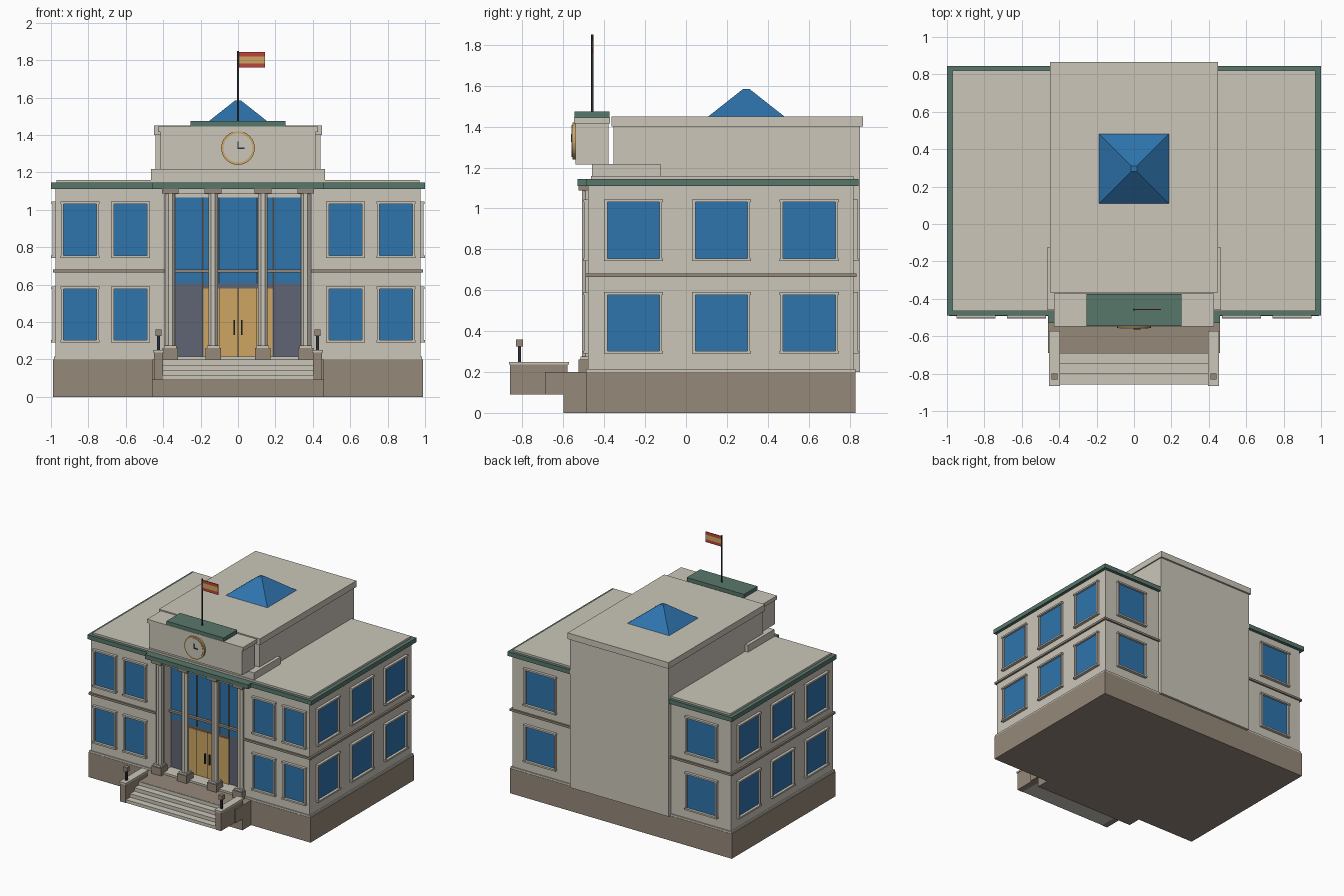
import bpy
import bmesh
from math import radians, pi
from mathutils import Matrix

default_cube = bpy.data.objects.get("Cube")
if default_cube:
    bpy.data.objects.remove(default_cube, do_unlink=True)


def material(name, hex_code):
    channels = [int(hex_code[i:i + 2], 16) / 255 for i in (0, 2, 4)]
    colour = [((c + 0.055) / 1.055) ** 2.4 for c in channels] + [1]
    mat = bpy.data.materials.new(name)
    mat.use_nodes = True
    mat.diffuse_color = colour
    mat.node_tree.nodes["Principled BSDF"].inputs["Base Color"].default_value = colour
    return mat


stone = material("pale stone", "CBC6BA")
brown = material("brown stone", "96897A")
green = material("green copper", "58776B")
glass = material("blue glass", "2E73AC")
gold = material("golden wood", "CDA562")
slate = material("slate panel", "606573")
dark = material("dark metal", "2A2F38")
red = material("flag red", "BE4438")


def finish(name, mat, bm, matrix=None):
    mesh = bpy.data.meshes.new(name)
    if matrix:
        bm.transform(matrix)
    bm.to_mesh(mesh)
    bm.free()
    mesh.materials.append(mat)
    obj = bpy.data.objects.new(name, mesh)
    bpy.context.collection.objects.link(obj)
    return obj


def box(name, mat, x, y, z, matrix=None):
    """Box between limits; a single x number means a symmetric half width."""
    if not isinstance(x, tuple):
        x = (-x, x)
    bm = bmesh.new()
    bmesh.ops.create_cube(bm, size=1)
    for v in bm.verts:
        v.co = [lim[0] if c < 0 else lim[1] for c, lim in zip(v.co, (x, y, z))]
    return finish(name, mat, bm, matrix)


def pair(name, mat, x, y, z):
    """Mirrored boxes on the left (+x) and right (-x)."""
    box("left_" + name, mat, x, y, z)
    box("right_" + name, mat, (-x[1], -x[0]), y, z)


def cone(name, mat, centre, radii, depth, sides=24, tilt=0.0, spin=0.0):
    bm = bmesh.new()
    bmesh.ops.create_cone(bm, cap_ends=True, segments=sides, radius1=radii[0],
                          radius2=radii[1], depth=depth)
    turn = Matrix.Rotation(tilt, 4, "X") @ Matrix.Rotation(spin, 4, "Z")
    return finish(name, mat, bm, Matrix.Translation(centre) @ turn)


def smooth(obj):
    bpy.ops.object.select_all(action="DESELECT")
    obj.select_set(True)
    bpy.context.view_layer.objects.active = obj
    bpy.ops.object.shade_smooth_by_angle(angle=radians(40))


# Main dimensions
front, back, side = -0.48, 0.82, 0.975
floor, eaves, recess = 0.2, 1.11, -0.37
opening = 0.335

# Base and walls
box("base", brown, 0.99, (-0.49, 0.83), (0, floor))
box("porch_base", brown, 0.46, (-0.6, -0.49), (0, floor))
box("landing", brown, 0.46, (-0.69, -0.6), (0.09, floor))
box("main_body", stone, side, (recess, back), (floor, eaves))
pair("wing_front", stone, (0.39, side), (front, recess), (floor, eaves))
pair("porch_return", stone, (opening, 0.39), (-0.455, recess), (floor, eaves))
pair("wall_footing", stone, (0.39, 0.985), (-0.488, 0.828), (floor, 0.215))
box("porch_floor", stone, 0.39, (-0.49, recess), (floor, 0.215))
pair("belt_course", brown, (0.39, 0.99), (-0.492, 0.833), (0.665, 0.682))

# Roof, cornice and upper block
box("cornice", green, 1, (-0.49, 0.845), (eaves, 1.145))
box("porch_cornice", green, 0.46, (-0.53, -0.49), (eaves, 1.145))
box("architrave", stone, 0.39, (-0.5, recess), (1.085, eaves))
box("roof_slab", stone, 0.97, (-0.465, back), (1.145, 1.16))
box("upper_block", stone, 0.44, (-0.355, 0.85), (floor, 1.4))
box("upper_cap", stone, 0.45, (-0.365, 0.865), (1.4, 1.45))
box("podium", stone, 0.466, (-0.46, -0.125), (1.145, 1.217))
cone("skylight", glass, (0, 0.295, 1.517), (0.264, 0.022), 0.135, 4, 0, pi / 4)

# Clock parapet with its cap
box("clock_parapet", stone, 0.415, (-0.54, -0.38), (1.215, 1.415))
box("parapet_cap", stone, 0.428, (-0.548, -0.372), (1.415, 1.445))
box("crest_plate", green, 0.255, (-0.546, -0.374), (1.445, 1.475))
smooth(cone("clock_rim", gold, (0, -0.547, 1.33), (0.09, 0.09), 0.018, 32, pi / 2))
smooth(cone("clock_face", stone, (0, -0.556, 1.33), (0.078, 0.078), 0.006, 32, pi / 2))
box("hour_hand", dark, (0, 0.036), (-0.563, -0.558), (1.325, 1.333))
box("minute_hand", dark, 0.004, (-0.563, -0.558), (1.325, 1.365))

# Flag and pole
flag_y = -0.458
smooth(cone("flagpole", dark, (0, flag_y, 1.66), (0.006, 0.006), 0.38, 10))
for label, mat, low, high in (("lower", red, 1.76, 1.783), ("middle", gold, 1.783, 1.82),
                              ("upper", red, 1.82, 1.843)):
    box(label + "_flag_stripe", mat, (0.005, 0.145), (flag_y - 0.003, flag_y + 0.003), (low, high))

# Entrance wall, doors and glazing
box("entrance_glass", glass, opening, (recess - 0.008, recess), (0.605, 1.065))
box("entrance_panels", slate, opening, (recess - 0.008, recess), (0.215, 0.605))
box("doors", gold, 0.185, (recess - 0.016, recess), (0.215, 0.58))
for x in (-0.1, 0, 0.1):
    box("door_joint", dark, (x - 0.002, x + 0.002), (recess - 0.018, recess), (0.215, 0.58))
pair("door_handle", dark, (0.015, 0.023), (recess - 0.03, recess), (0.33, 0.41))
pair("glass_mullion", brown, (0.183, 0.191), (recess - 0.02, recess), (0.215, 1.065))
pair("inner_mullion", brown, (0.098, 0.104), (recess - 0.018, recess), (0.605, 1.065))
box("entrance_belt", brown, opening, (recess - 0.03, recess), (0.665, 0.682))

# Columns
for x in (-0.362, -0.133, 0.133, 0.362):
    box("column_plinth", brown, (x - 0.042, x + 0.042), (-0.525, -0.44), (floor, 0.26))
    box("column_foot", stone, (x - 0.034, x + 0.034), (-0.517, -0.448), (0.26, 0.275))
    cone("column", stone, (x, -0.482, 0.675), (0.028, 0.028), 0.83, 8, 0, pi / 8)
    box("column_capital", brown, (x - 0.045, x + 0.045), (-0.525, -0.44), (1.088, eaves))

# Steps, side walls and lamps
for i in range(4):
    box("step", stone, 0.4, (-0.695 - 0.054 * i, -0.65), (0.09, 0.199 - 0.028 * i))
pair("stair_wall", brown, (0.4, 0.45), (-0.86, -0.58), (0.09, 0.237))
pair("stair_wall_cap", stone, (0.395, 0.455), (-0.865, -0.573), (0.237, 0.25))
pair("lamp_post", dark, (0.417, 0.433), (-0.823, -0.807), (0.25, 0.33))
pair("lamp_head", brown, (0.408, 0.442), (-0.832, -0.798), (0.325, 0.36))


def window(x, y, z, angle, width, height=0.275):
    """Framed window facing -y, turned about z to its wall."""
    place = Matrix.Translation((x, y, z)) @ Matrix.Rotation(radians(angle), 4, "Z")
    w, h, rim = width / 2, height / 2, 0.013
    depth = (-0.018, 0)
    box("window_glass", glass, w, (-0.004, 0), (-h, h), place)
    for s in (-1, 1):
        jamb = tuple(sorted((s * w, s * (w + rim))))
        box("window_jamb", stone, jamb, depth, (-h, h), place)
    box("window_lintel", stone, w + rim + 0.004, (-0.022, 0), (h, h + rim), place)
    box("window_sill", stone, w + rim + 0.004, (-0.025, 0), (-h - rim, -h), place)


# Windows on both floors
for z in (0.44, 0.893):
    for s in (-1, 1):
        for x in (0.575, 0.845):
            window(s * x, front, z, 0, 0.175)
        for y in (-0.257, 0.173, 0.603):
            window(s * side, y, z, s * 90, 0.255)
        window(s * 0.72, back, z, 180, 0.255)
